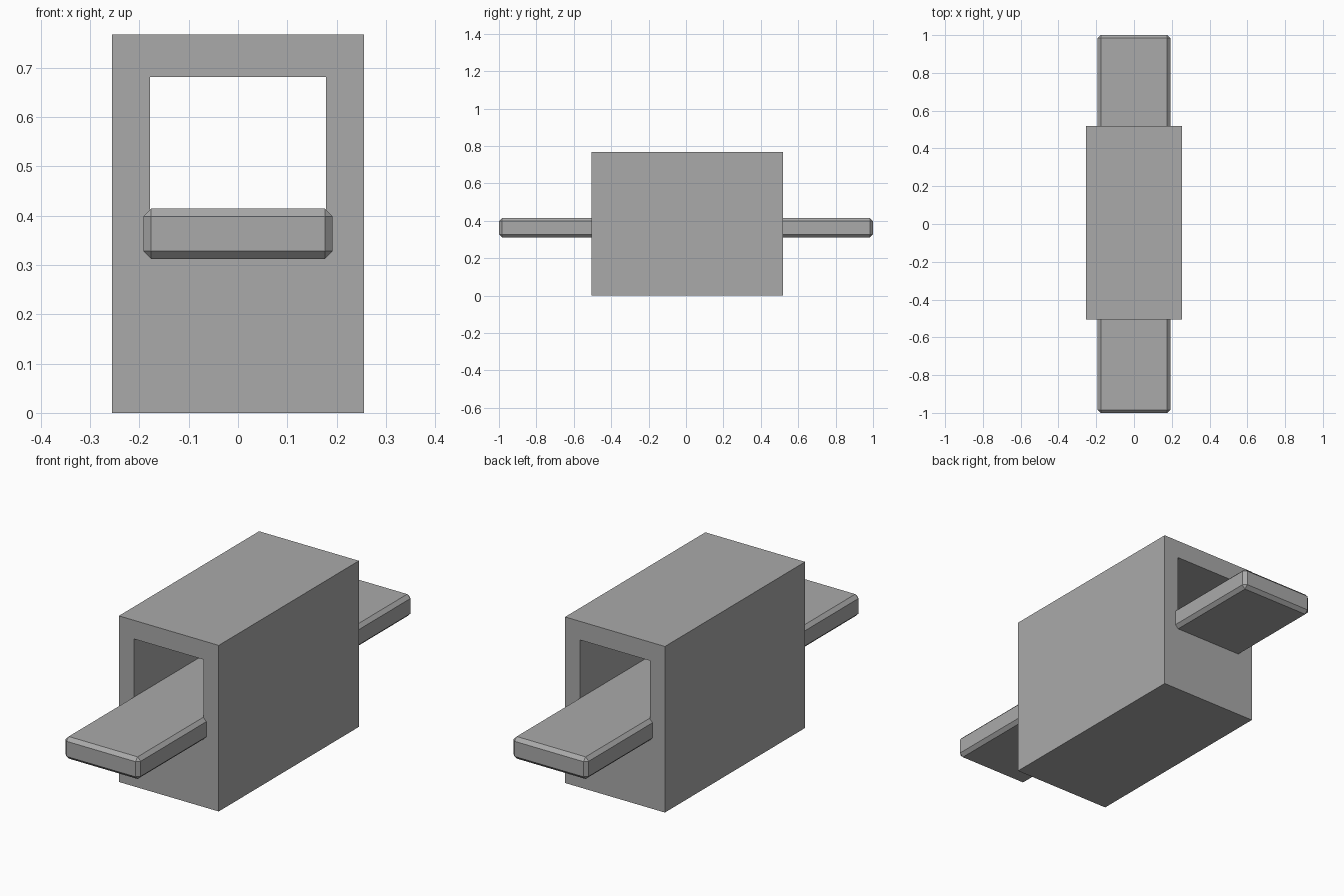
import bpy
import bmesh

default_cube = bpy.data.objects.get("Cube")
if default_cube:
    bpy.data.objects.remove(default_cube, do_unlink=True)

grey = bpy.data.materials.new("plain_grey")
grey.use_nodes = True
colour = (0.4, 0.4, 0.4, 1)
grey.diffuse_color = colour
grey.node_tree.nodes["Principled BSDF"].inputs["Base Color"].default_value = colour


def add_object(name, bm):
    bmesh.ops.recalc_face_normals(bm, faces=bm.faces)
    mesh = bpy.data.meshes.new(name)
    bm.to_mesh(mesh)
    bm.free()
    mesh.materials.append(grey)
    obj = bpy.data.objects.new(name, mesh)
    bpy.context.collection.objects.link(obj)
    return obj


def rectangle(bm, half_width, bottom, top, y):
    corners = [(-half_width, bottom), (half_width, bottom),
               (half_width, top), (-half_width, top)]
    return [bm.verts.new((x, y, z)) for x, z in corners]


# Housing: a rectangular frame pulled back into a square-edged tunnel
front, back = -0.505, 0.518
bm = bmesh.new()
outer = rectangle(bm, 0.255, 0, 0.767, front)
inner = rectangle(bm, 0.178, 0.36, 0.681, front)
frame = []
for i in range(4):
    j = (i + 1) % 4
    frame.append(bm.faces.new((outer[i], outer[j], inner[j], inner[i])))
pulled = bmesh.ops.extrude_face_region(bm, geom=frame, use_keep_orig=True)
back_verts = [v for v in pulled["geom"] if isinstance(v, bmesh.types.BMVert)]
bmesh.ops.translate(bm, verts=back_verts, vec=(0, back - front, 0))
add_object("housing", bm)

# Sliding plank: a long bar through the tunnel with chamfered edges
bm = bmesh.new()
bmesh.ops.create_cube(bm, size=1)
bmesh.ops.scale(bm, verts=bm.verts, vec=(0.384, 2, 0.102))
bmesh.ops.translate(bm, verts=bm.verts, vec=(0, 0, 0.363))
plank = add_object("plank", bm)
chamfer = plank.modifiers.new("chamfer", 'BEVEL')
chamfer.width = 0.016
chamfer.segments = 1
